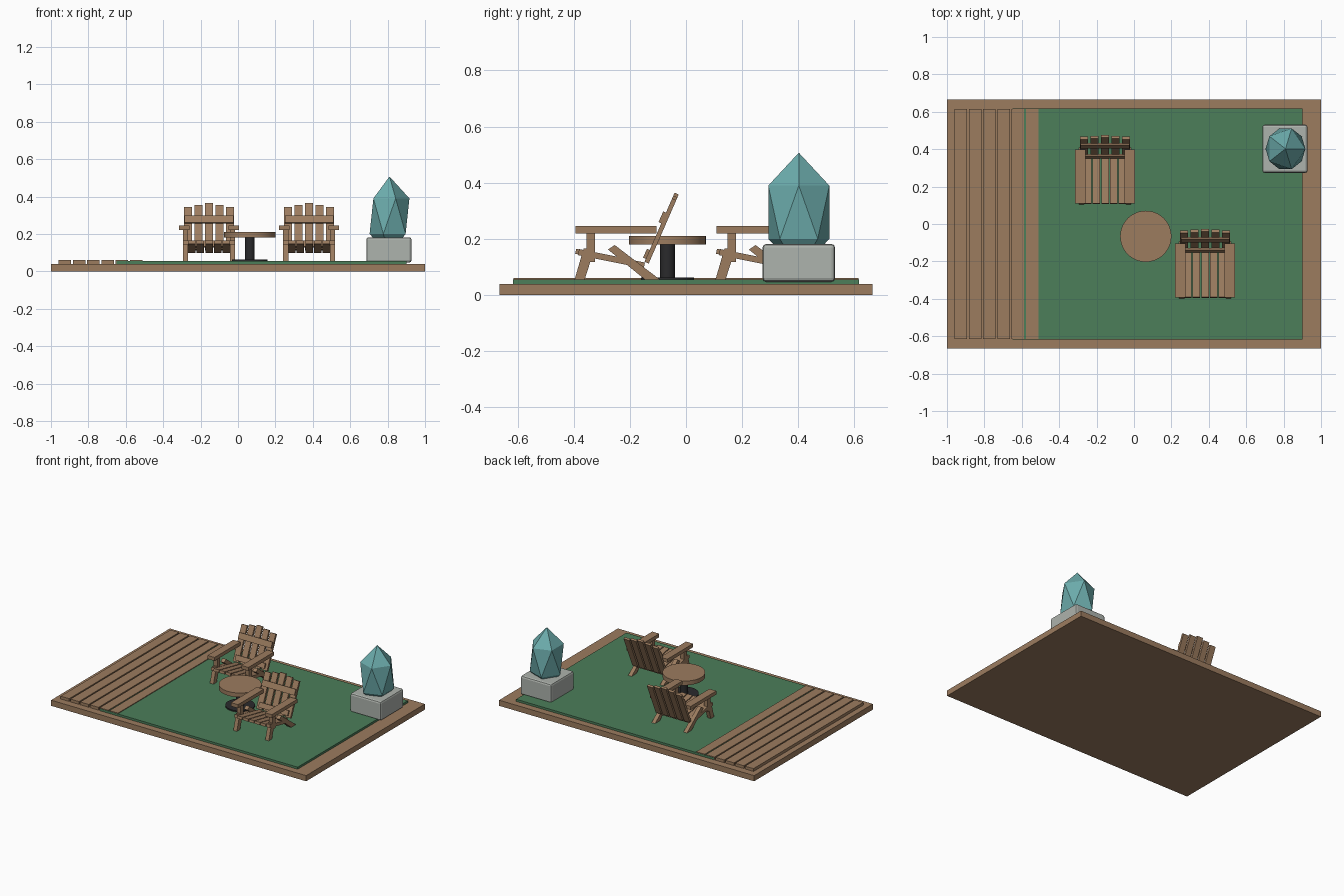
import bpy, bmesh, math
from mathutils import Matrix

if "Cube" in bpy.data.objects:
    bpy.data.objects.remove(bpy.data.objects["Cube"])


def material(name, rgb):
    m = bpy.data.materials.new(name)
    # sRGB 0-255 to linear
    lin = [((c / 255 + 0.055) / 1.055) ** 2.4 for c in rgb]
    m.diffuse_color = (*lin, 1)
    m.use_nodes = True
    m.node_tree.nodes["Principled BSDF"].inputs["Base Color"].default_value = m.diffuse_color
    return m


WOOD = material("brown wood", (156, 124, 95))
GRASS = material("lawn green", (76, 126, 90))
IRON = material("black iron", (42, 42, 44))
STONE = material("pale grey stone", (174, 179, 173))
TEAL = material("teal crystal", (108, 172, 172))


def finish(name, bm, mat):
    bmesh.ops.recalc_face_normals(bm, faces=bm.faces)
    me = bpy.data.meshes.new(name)
    bm.to_mesh(me)
    bm.free()
    me.materials.append(mat)
    ob = bpy.data.objects.new(name, me)
    bpy.context.collection.objects.link(ob)
    return ob


def box(name, x0, x1, y0, y1, z0, z1, mat):
    bm = bmesh.new()
    bmesh.ops.create_cube(bm, size=1, matrix=Matrix.Translation(
        ((x0 + x1) / 2, (y0 + y1) / 2, (z0 + z1) / 2)) @ Matrix.Diagonal(
        (x1 - x0, y1 - y0, z1 - z0, 1)))
    return finish(name, bm, mat)


def side_profile(name, pts, x0, x1, mat):
    """Extrude a (y, z) outline along x."""
    bm = bmesh.new()
    f = bm.faces.new([bm.verts.new((x0, y, z)) for y, z in pts])
    ext = bmesh.ops.extrude_face_region(bm, geom=[f])["geom"]
    bmesh.ops.translate(bm, vec=(x1 - x0, 0, 0),
                        verts=[v for v in ext if isinstance(v, bmesh.types.BMVert)])
    return finish(name, bm, mat)


def cylinder(name, x, y, z0, z1, r, mat, n=48):
    bm = bmesh.new()
    bmesh.ops.create_cone(bm, cap_ends=True, segments=n, radius1=r, radius2=r,
                          depth=z1 - z0, matrix=Matrix.Translation((x, y, (z0 + z1) / 2)))
    ob = finish(name, bm, mat)
    bpy.context.view_layer.objects.active = ob
    ob.select_set(True)
    bpy.ops.object.shade_smooth_by_angle()
    ob.select_set(False)


# ground: base slab, lawn, deck planks
box("base_slab", -1, 1, -0.665, 0.665, 0, 0.04, WOOD)
box("lawn", -0.65, 0.90, -0.617, 0.617, 0.035, 0.055, GRASS)
for i in range(6):
    x = -0.96 + i * 0.0765
    box("deck_plank", x, x + 0.067, -0.615, 0.615, 0.038, 0.06, WOOD)


def strip(y0, z0, y1, z1, t):
    """Outline of a sloped board from (y0, z0) to (y1, z1) with thickness t."""
    d = math.hypot(y1 - y0, z1 - z0)
    ny, nz = -(z1 - z0) / d * t, (y1 - y0) / d * t
    return [(y0, z0), (y1, z1), (y1 + ny, z1 + nz), (y0 + ny, z0 + nz)]


def chair(cx, dy):
    def prof(name, pts, a, b):
        side_profile(name, [(y + dy, z) for y, z in pts], cx + a, cx + b, WOOD)

    # seat slats, sloping down to the back
    for i in range(-2, 3):
        c = i * 0.046
        prof("seat_slat", strip(-0.395, 0.147, -0.15, 0.098, 0.018), c - 0.02, c + 0.02)
    # fanned back slats, tallest in the middle
    for i in range(-2, 3):
        c = i * 0.056
        top = 0.358 - 0.01 * abs(i)
        prof("back_slat", strip(-0.133, 0.112, -0.133 + (top - 0.112) * 0.435, top, 0.016),
             c - 0.022, c + 0.022)
    # cross rails of the back
    prof("back_upper_rail", strip(-0.087, 0.255, -0.07, 0.293, 0.012), -0.13, 0.13)
    prof("back_lower_rail", strip(-0.142, 0.128, -0.128, 0.16, 0.012), -0.115, 0.115)
    # legs, posts and arms, mirrored
    for s in (-1, 1):
        a, b = sorted((s * 0.111, s * 0.139))
        prof("front_leg", [(-0.397, 0.055), (-0.361, 0.055), (-0.326, 0.165), (-0.365, 0.165)], a, b)
        prof("arm_post", [(-0.354, 0.118), (-0.324, 0.118), (-0.324, 0.222), (-0.354, 0.222)], a, b)
        prof("rear_leg", [(-0.278, 0.162), (-0.254, 0.178), (-0.093, 0.055), (-0.146, 0.055)], a, b)
        prof("seat_side_rail", strip(-0.385, 0.142, -0.2, 0.105, 0.022), a, b)
        a, b = sorted((s * 0.105, s * 0.16))
        prof("armrest", [(-0.393, 0.22), (-0.105, 0.22), (-0.105, 0.245), (-0.393, 0.245)], a, b)


chair(0.38, 0)
chair(-0.155, 0.502)

# round table
cylinder("table_top", 0.063, -0.066, 0.18, 0.21, 0.137, WOOD)
cylinder("table_post", 0.063, -0.066, 0.055, 0.182, 0.026, IRON, 24)
cylinder("table_foot", 0.063, -0.066, 0.052, 0.063, 0.095, IRON)

# stone pedestal with bevelled edges
ped = box("pedestal", 0.686, 0.928, 0.273, 0.531, 0.047, 0.182, STONE)
bev = ped.modifiers.new("bevel", "BEVEL")
bev.width, bev.segments = 0.013, 2

# crystal: stretched icosahedron, sunk in the pedestal
bm = bmesh.new()
bmesh.ops.create_icosphere(bm, subdivisions=1, radius=1,
                           matrix=Matrix.Translation((0.81, 0.402, 0.295))
                           @ Matrix.Diagonal((0.119, 0.128, 0.212, 1)))
finish("crystal", bm, TEAL)
